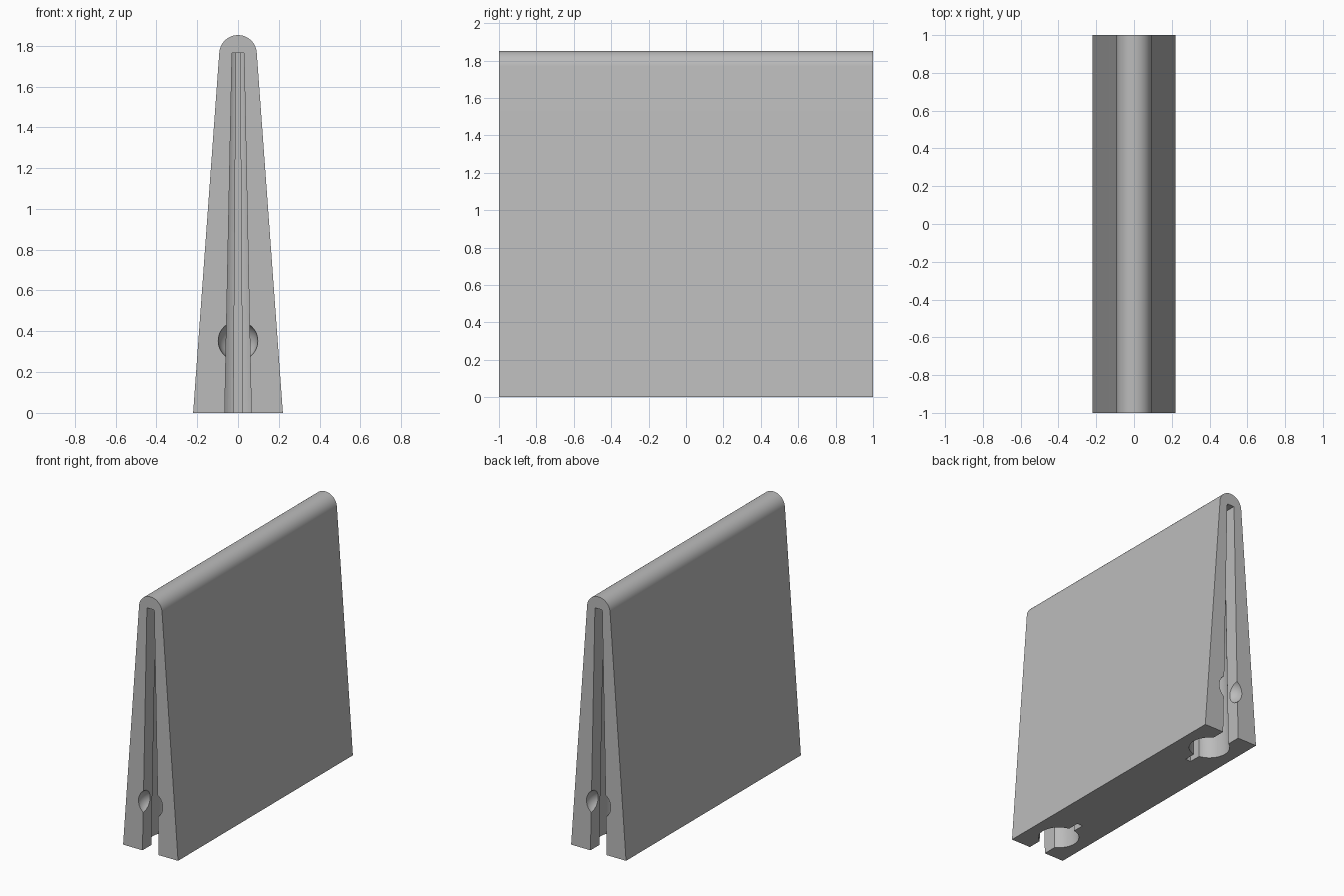
import bpy, bmesh, math

# Remove the default cube
cube = bpy.data.objects.get("Cube")
if cube:
    bpy.data.objects.remove(cube, do_unlink=True)

# Single plain grey
grey = bpy.data.materials.new("plain grey")
grey.use_nodes = True
colour = (0.5, 0.5, 0.5, 1)
grey.diffuse_color = colour
grey.node_tree.nodes["Principled BSDF"].inputs["Base Color"].default_value = colour


def make_object(name, bm):
    bmesh.ops.recalc_face_normals(bm, faces=bm.faces)
    mesh = bpy.data.meshes.new(name)
    bm.to_mesh(mesh)
    bm.free()
    obj = bpy.data.objects.new(name, mesh)
    bpy.context.collection.objects.link(obj)
    mesh.materials.append(grey)
    return obj


def loft(name, lower, upper):
    """Solid between two matching outlines."""
    bm = bmesh.new()
    a = [bm.verts.new(p) for p in lower]
    b = [bm.verts.new(p) for p in upper]
    bm.faces.new(a)
    bm.faces.new(b)
    for i in range(len(a)):
        j = (i + 1) % len(a)
        bm.faces.new((a[i], a[j], b[j], b[i]))
    return make_object(name, bm)


# Tapered panel with a rounded top edge
RADIUS, CENTRE = 0.092, 1.76
outline = [(-0.22, 0), (0.22, 0)]
for i in range(33):
    t = math.radians(4 + 172 * i / 32)
    outline.append((RADIUS * math.cos(t), CENTRE + RADIUS * math.sin(t)))
panel = loft("tapered_panel", [(x, -1, z) for x, z in outline],
             [(x, 1, z) for x, z in outline])


def keyhole(side):
    """Open slot, round channel and narrow slit, seen from above."""
    r, depth, slot, slit = 0.135, 0.22, 0.065, 0.022
    half = [(slot, -0.05)]
    start, end = math.asin(slot / r), math.pi - math.asin(slit / r)
    for i in range(25):
        t = start + (end - start) * i / 24
        half.append((r * math.sin(t), depth - r * math.cos(t)))
    half.append((slit, 0.44))
    full = half + [(-x, d) for x, d in reversed(half)]
    return [(x, side * (1 - d)) for x, d in full]


# Channel and bead seat cut into each end
cutters = []
for side, end_name in ((-1, "front"), (1, "back")):
    plan = keyhole(side)
    bottom, top, shrink = -0.05, 1.765, 0.45
    grow = 1 + (1 - shrink) * 0.05 / top
    cutters.append(loft(end_name + "_channel_cutter",
                        [(x * grow, y, bottom) for x, y in plan],
                        [(x * shrink, y, top) for x, y in plan]))
    bm = bmesh.new()
    bmesh.ops.create_uvsphere(bm, u_segments=48, v_segments=24, radius=0.097)
    bmesh.ops.translate(bm, verts=bm.verts, vec=(0, side, 0.353))
    cutters.append(make_object(end_name + "_seat_cutter", bm))

bpy.context.view_layer.objects.active = panel
for cutter in cutters:
    mod = panel.modifiers.new(cutter.name, "BOOLEAN")
    mod.operation = "DIFFERENCE"
    mod.solver = "EXACT"
    mod.object = cutter
    bpy.ops.object.modifier_apply(modifier=mod.name)
for cutter in cutters:
    bpy.data.objects.remove(cutter, do_unlink=True)

# Smooth the curves, keep the corners crisp
bpy.ops.object.select_all(action="DESELECT")
panel.select_set(True)
bpy.ops.object.shade_smooth_by_angle(angle=math.radians(30))
